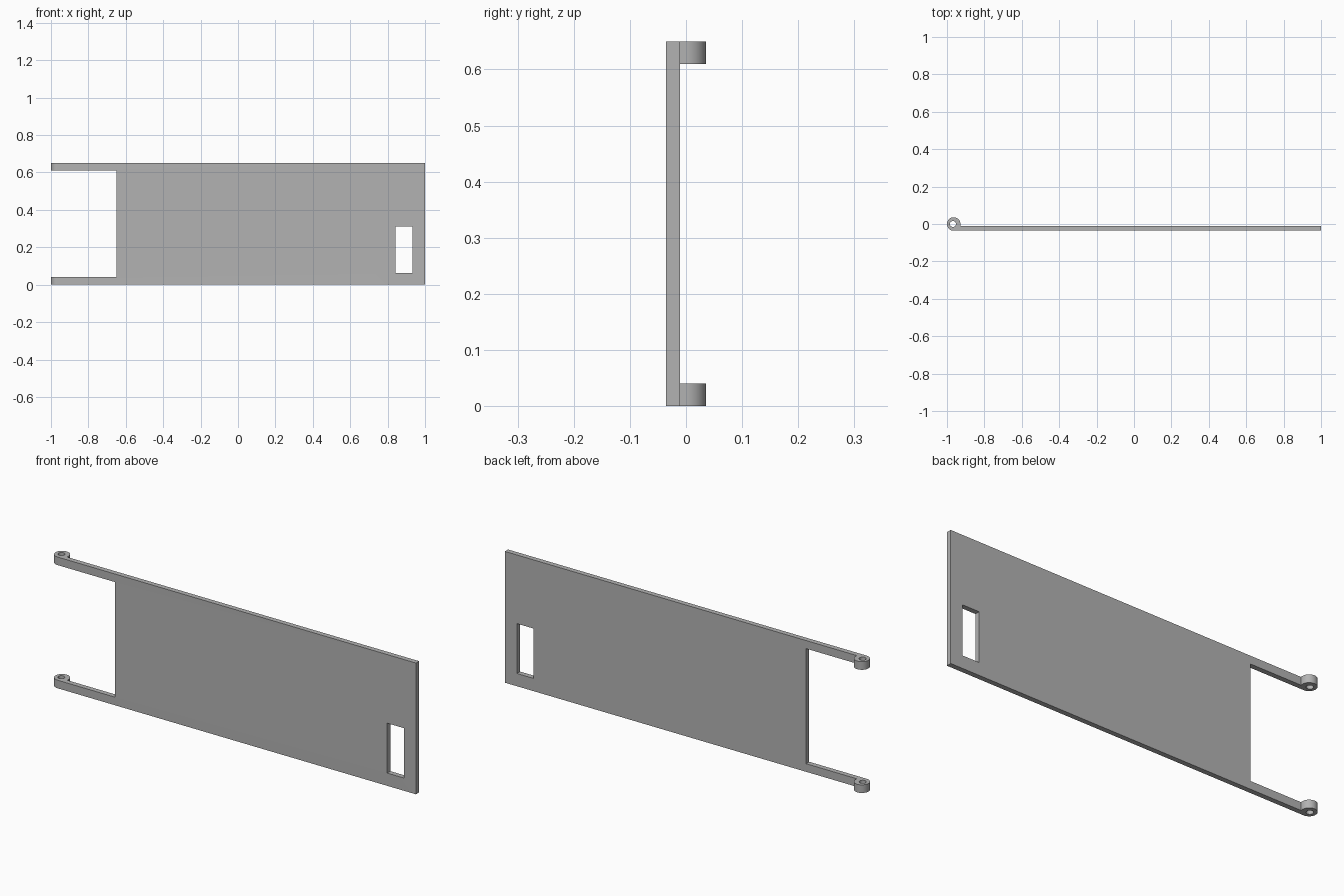
import bpy, bmesh, math
from mathutils import Matrix

cube = bpy.data.objects.get("Cube")
if cube:
    bpy.data.objects.remove(cube, do_unlink=True)

grey = bpy.data.materials.new("mid_grey")
grey.use_nodes = True
colour = (0.45, 0.45, 0.45, 1)
grey.diffuse_color = colour
grey.node_tree.nodes["Principled BSDF"].inputs["Base Color"].default_value = colour

HEIGHT, RADIUS, PIN_X = 0.65, 0.036, -0.964
FRONT, BACK = -RADIUS, -0.011


def add_object(name, bm):
    bmesh.ops.recalc_face_normals(bm, faces=bm.faces)
    mesh = bpy.data.meshes.new(name)
    bm.to_mesh(mesh)
    bm.free()
    mesh.materials.append(grey)
    obj = bpy.data.objects.new(name, mesh)
    bpy.context.collection.objects.link(obj)
    return obj


def box(name, x0, x1, z0, z1):
    bm = bmesh.new()
    place = Matrix.Translation(((x0 + x1) / 2, 0, (z0 + z1) / 2))
    size = Matrix.Diagonal((x1 - x0, 0.3, z1 - z0, 1))
    bmesh.ops.create_cube(bm, size=1, matrix=place @ size)
    return add_object(name, bm)


# Plate and hinge knuckle as one plan profile, extruded upward
arc = [math.radians(180 * i / 24) for i in range(37)]
outline = [(PIN_X + RADIUS * math.cos(a), RADIUS * math.sin(a)) for a in arc]
outline += [(1, FRONT), (1, BACK), (PIN_X + RADIUS, BACK)]
bm = bmesh.new()
face = bm.faces.new([bm.verts.new((x, y, 0)) for x, y in outline])
top = bmesh.ops.extrude_face_region(bm, geom=[face])["geom"]
bmesh.ops.translate(bm, vec=(0, 0, HEIGHT),
                    verts=[v for v in top if isinstance(v, bmesh.types.BMVert)])
plate = add_object("hinged_plate", bm)

# Pin hole, gap between the two arms, and handle slot
bm = bmesh.new()
bmesh.ops.create_cone(bm, cap_ends=True, segments=32, radius1=0.016, radius2=0.016,
                      depth=1, matrix=Matrix.Translation((PIN_X - 0.004, 0, HEIGHT / 2)))
cutters = [add_object("pin_hole_cutter", bm),
           box("arm_gap_cutter", -1.1, -0.65, 0.04, HEIGHT - 0.04),
           box("handle_slot_cutter", 0.843, 0.934, 0.063, 0.31)]

bpy.context.view_layer.objects.active = plate
for cutter in cutters:
    mod = plate.modifiers.new(cutter.name, 'BOOLEAN')
    mod.operation = 'DIFFERENCE'
    mod.solver = 'EXACT'
    mod.object = cutter
    bpy.ops.object.modifier_apply(modifier=mod.name)
    bpy.data.objects.remove(cutter, do_unlink=True)

# Smooth the round knuckles, keep every edge crisp
bpy.ops.object.select_all(action='DESELECT')
plate.select_set(True)
bpy.ops.object.shade_smooth_by_angle(angle=math.radians(30))
